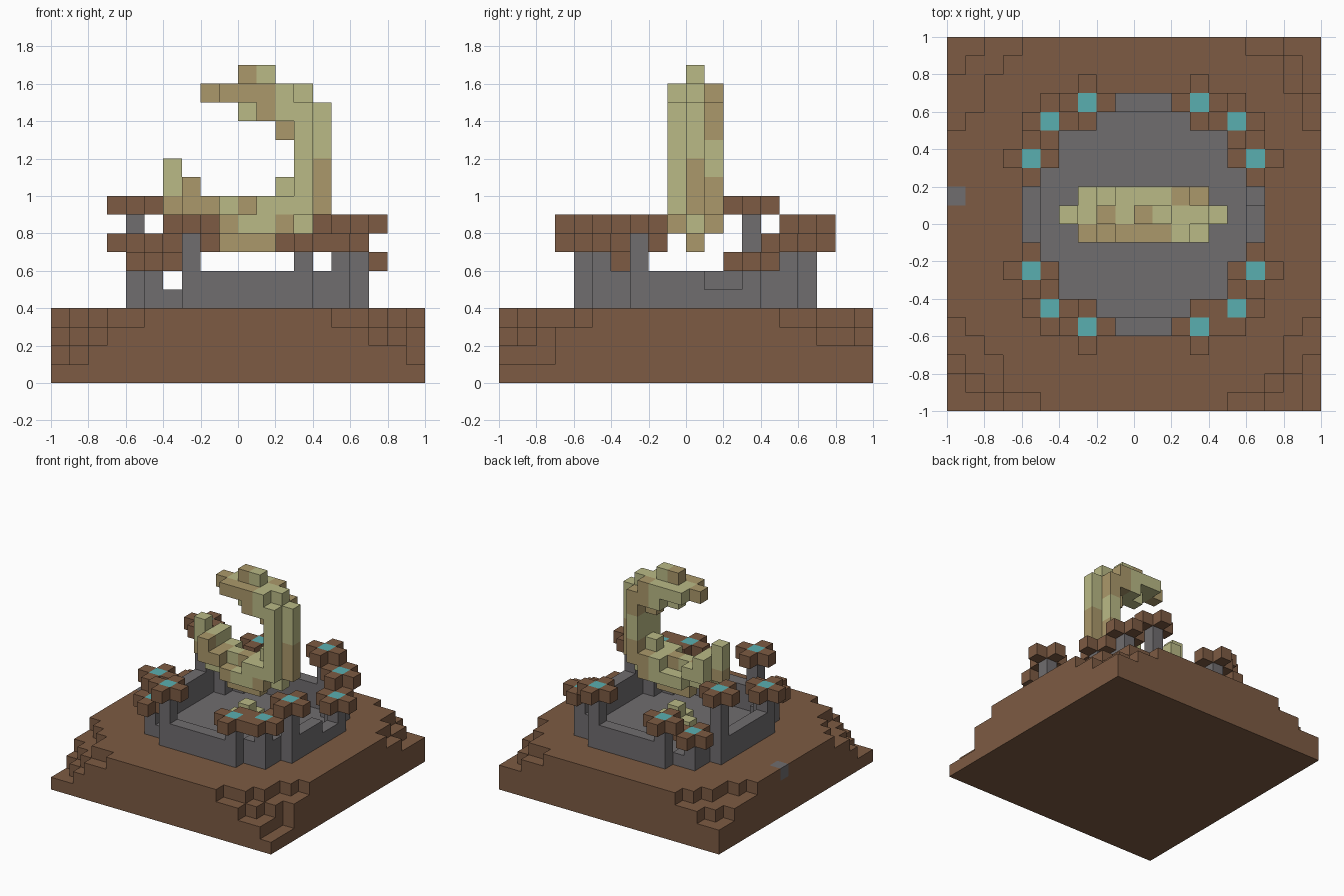
import bpy, bmesh
from mathutils import Vector

S = 0.1  # block size

old = bpy.data.objects.get("Cube")
if old:
    bpy.data.objects.remove(old, do_unlink=True)


def linear(c):
    c /= 255
    return c / 12.92 if c <= 0.04045 else ((c + 0.055) / 1.055) ** 2.4


def material(name, hexa):
    rgb = [linear(c) for c in bytes.fromhex(hexa)] + [1]
    m = bpy.data.materials.new(name)
    m.use_nodes = True
    m.diffuse_color = rgb
    m.node_tree.nodes["Principled BSDF"].inputs["Base Color"].default_value = rgb
    return m


EARTH = material("earth brown", "7D5B43")
STONE = material("stone grey", "706D6F")
TEAL = material("teal", "5AAFB0")
PALE = material("pale bone", "BABA86")
TAN = material("tan bone", "AB996B")

parts = {}  # part name -> {block cell: material}


def put(part, cell, mat):
    parts.setdefault(part, {})[cell] = mat


# Round well footprint, centred on cell (0, 0)
def half(b):
    b = abs(b)
    return 6 if b <= 3 else 5 if b <= 5 else 3 if b == 6 else -1


def inside(a, b):
    return abs(a) <= half(b)


def on_rim(a, b):
    return inside(a, b) and (abs(a) == half(b) or abs(b) == half(a))


# Earth mound: each corner loses blocks, row widths listed from the top layer down
CORNERS = {
    (-1, -1): ([5, 3, 3, 2, 1], [3, 2, 1], [2, 1]),
    (1, -1): ([5, 3, 2, 2, 1], [3, 2, 1], [1, 1, 1]),
    (-1, 1): ([4, 3, 2, 2, 1], [2, 1]),
    (1, 1): ([4, 2, 2, 1, 1], [2, 1, 1]),
}


def mound_height(i, j):
    sx, sy = (1 if i >= 0 else -1), (1 if j >= 0 else -1)
    a = 9 - i if sx > 0 else i + 10
    b = 9 - j if sy > 0 else j + 10
    return 4 - sum(b < len(rows) and a < rows[b] for rows in CORNERS[sx, sy])


for i in range(-10, 10):
    for j in range(-10, 10):
        for k in range(mound_height(i, j)):
            if k == 3 and inside(i, j):
                put("well_floor", (i, j, k), STONE)
            else:
                put("earth_mound", (i, j, k), EARTH)
parts["earth_mound"][-10, 1, 3] = STONE  # lone pebble block

# Well wall with a few broken blocks
BROKEN = {(-4, 5), (-4, -5), (6, 1), (6, 2)}
for i in range(-6, 7):
    for j in range(-6, 7):
        if on_rim(i, j):
            put("well_wall", (i, j, 4), STONE)
            if (i, j) not in BROKEN:
                put("well_wall", (i, j, 5), STONE)

# Flowers on stone posts around the wall: position and layer
FLOWERS = [(-3, 6, 7), (3, 6, 8), (5, 5, 7), (6, 3, 6), (-5, 5, 6), (-6, 3, 9),
           (-6, -3, 7), (-5, -5, 6), (-3, -6, 8), (3, -6, 7), (5, -5, 7), (6, -3, 8)]
ARMS = [(1, 0), (-1, 0), (0, 1), (0, -1)]
for n, (i, j, k) in enumerate(FLOWERS, 1):
    for z in range(4, k):
        put("well_wall" if z < 6 else f"post_{n}", (i, j, z), STONE)
    put(f"flower_{n}", (i, j, k), TEAL)
    for dx, dy in ARMS:
        put(f"flower_{n}", (i + dx, j + dy, k), EARTH)

# Small bone heap on the well floor
for dx, dy in ARMS:
    put("bone_heap", (dx, dy, 4), PALE)
put("bone_heap", (0, 0, 4), PALE)
put("bone_heap", (0, 0, 5), PALE)

# Floating hook: runs of blocks (first, last) per layer
MIDDLE = {16: [(0, 1)], 15: [(-2, 3)], 14: [(0, 4)], 13: [(2, 4)], 12: [(3, 4)],
          11: [(-4, -4), (3, 4)], 10: [(-4, -3), (2, 4)], 9: [(-4, 4)],
          8: [(-3, 3)], 7: [(-1, 1)]}
SIDE = {15: [(-1, 2)], 14: [(1, 3)], 13: [(3, 3)], 12: [(3, 3)], 11: [(3, 3)],
        10: [(-3, -3), (3, 3)], 9: [(-3, -2), (1, 3)], 8: [(-1, 2)]}


def hook_colour(i, j, k):
    if j < 0:
        tan = (i <= 1 and k >= 13) or i <= -2 or (k == 8 and i in (-1, 2))
    elif j > 0:
        tan = i >= 2 and (k >= 13 or k <= 10)
    else:
        tan = (k == 7 or (i == 4 and k <= 11) or (i, k) in
               {(0, 16), (-2, 15), (2, 13), (-4, 9), (-2, 9), (0, 9)})
    return TAN if tan else PALE


for j, layers in ((-1, SIDE), (0, MIDDLE), (1, SIDE)):
    for k, runs in layers.items():
        for first, last in runs:
            for i in range(first, last + 1):
                put("hook", (i, j, k), hook_colour(i, j, k))

# Turn the blocks of each part into a mesh of exposed faces
filled = {c for cells in parts.values() for c in cells}
AXES = [Vector(v) for v in ((1, 0, 0), (0, 1, 0), (0, 0, 1))]


def build(name, cells):
    bm = bmesh.new()
    mats = list(dict.fromkeys(cells.values()))
    for cell, mat in cells.items():
        centre = Vector(cell) + Vector((0.5, 0.5, 0.5))
        for a in range(3):
            for sign in (1, -1):
                n = AXES[a] * sign
                if tuple(int(c) for c in Vector(cell) + n) in filled:
                    continue
                u = AXES[(a + 1) % 3] / 2
                v = AXES[(a + 2) % 3] / 2 * sign
                mid = centre + n / 2
                corners = (mid - u - v, mid + u - v, mid + u + v, mid - u + v)
                f = bm.faces.new([bm.verts.new(p * S) for p in corners])
                f.material_index = mats.index(mat)
    bmesh.ops.remove_doubles(bm, verts=bm.verts, dist=S / 100)
    mesh = bpy.data.meshes.new(name)
    bm.to_mesh(mesh)
    bm.free()
    for m in mats:
        mesh.materials.append(m)
    bpy.context.collection.objects.link(bpy.data.objects.new(name, mesh))


for name, cells in parts.items():
    build(name, cells)
